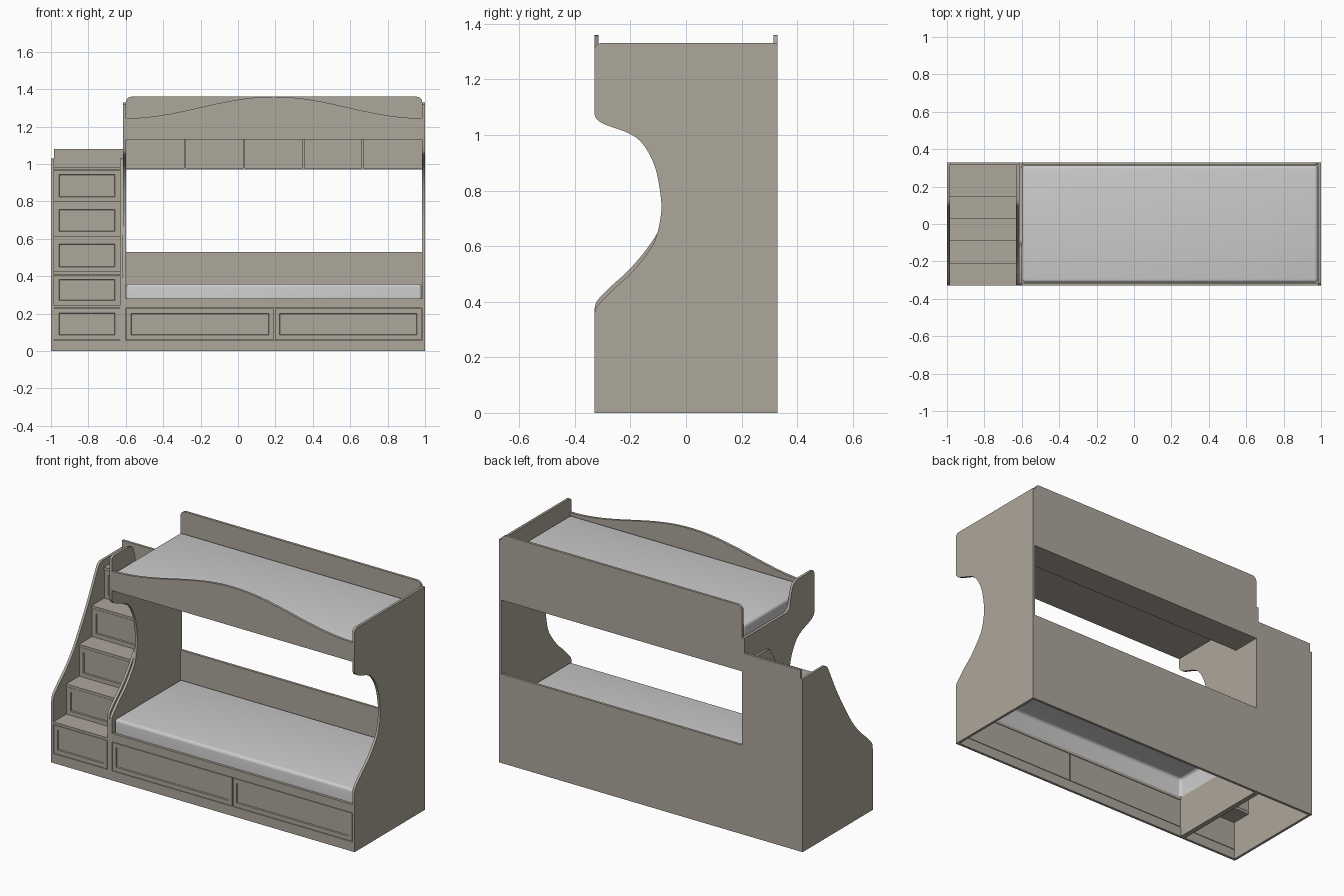
import bpy, bmesh, math

if "Cube" in bpy.data.objects:
    bpy.data.objects.remove(bpy.data.objects["Cube"])

WOOD = bpy.data.materials.new("wood")
WOOD.diffuse_color = (0.42, 0.385, 0.33, 1)
WOOD.use_nodes = True
WOOD.node_tree.nodes["Principled BSDF"].inputs["Base Color"].default_value = WOOD.diffuse_color
T = 0.015                      # board thickness
XL, XR = -0.6, 0.985           # inner faces of the bed end panels
YF, YB = -0.33, 0.33           # front and back planes


def finish(bm, name, wood=True):
    bmesh.ops.recalc_face_normals(bm, faces=bm.faces)
    me = bpy.data.meshes.new(name)
    bm.to_mesh(me)
    bm.free()
    ob = bpy.data.objects.new(name, me)
    bpy.context.collection.objects.link(ob)
    if wood:
        me.materials.append(WOOD)
    bpy.ops.object.select_all(action='DESELECT')
    ob.select_set(True)
    bpy.context.view_layer.objects.active = ob
    bpy.ops.object.shade_smooth_by_angle(angle=math.radians(32))
    return ob


def box_bm(x0, x1, y0, y1, z0, z1):
    bm = bmesh.new()
    bmesh.ops.create_cube(bm, size=1)
    for v in bm.verts:
        v.co = (x1 if v.co.x > 0 else x0, y1 if v.co.y > 0 else y0, z1 if v.co.z > 0 else z0)
    bm.normal_update()
    return bm


def box(name, *dims):
    return finish(box_bm(*dims), name)


def prism(name, pts, axis, a, b):
    """Extrude a 2D profile along x (pts are y,z) or along y (pts are x,z)."""
    bm = bmesh.new()
    vs = [bm.verts.new((a, p, q) if axis == 'x' else (p, a, q)) for p, q in pts]
    face = bm.faces.new(vs)
    ext = bmesh.ops.extrude_face_region(bm, geom=[face])['geom']
    for v in ext:
        if isinstance(v, bmesh.types.BMVert):
            setattr(v.co, axis, b)
    return finish(bm, name)


def smooth(p, n=5):
    """Catmull-Rom curve through the points."""
    q = [p[0]] + p + [p[-1]]
    out = []
    for i in range(1, len(q) - 2):
        for k in range(n):
            t = k / n
            out.append(tuple(0.5 * (2 * b + (c - a) * t + (2 * a - 5 * b + 4 * c - d) * t * t
                                    + (3 * b - a - 3 * c + d) * t ** 3)
                             for a, b, c, d in zip(q[i - 1], q[i], q[i + 1], q[i + 2])))
    return out + [p[-1]]


def drawer(name, x0, x1, y, z0, z1):
    """Drawer front with a grooved frame."""
    bm = box_bm(x0, x1, y, y + T, z0, z1)
    front = min(bm.faces, key=lambda f: f.calc_center_median().y)
    bmesh.ops.inset_region(bm, faces=[front], thickness=0.035)
    bmesh.ops.inset_region(bm, faces=[front], thickness=0.004, depth=-0.006)
    finish(bm, name)


def mattress(name, z0, z1):
    """Open-bottomed soft cover with rounded upper edges."""
    bm = box_bm(XL + 0.002, XR - 0.002, YF + T + 0.002, YB - T - 0.002, z0, z1)
    bottom = min(bm.faces, key=lambda f: f.calc_center_median().z)
    low = set(bottom.edges)
    bmesh.ops.bevel(bm, geom=[e for e in bm.edges if e not in low], offset=0.018,
                    segments=4, profile=0.5, affect='EDGES')
    bm.normal_update()
    bmesh.ops.delete(bm, geom=[f for f in bm.faces if f.normal.z < -0.9], context='FACES_ONLY')
    finish(bm, name, wood=False)


# Bed end panels with the curved front cutout
cutout = smooth([(-0.33, 1.08), (-0.322, 1.058), (-0.29, 1.037), (-0.2, 1.003), (-0.15, 0.96),
                 (-0.11, 0.88), (-0.09, 0.77), (-0.092, 0.7), (-0.112, 0.62), (-0.15, 0.56),
                 (-0.2, 0.5), (-0.25, 0.455), (-0.31, 0.395), (-0.326, 0.372), (-0.33, 0.345)])
corner = [(-0.307, 1.33), (-0.318, 1.327), (-0.327, 1.318), (-0.33, 1.305)]
prism("right_end_panel", [(YF, 0), (YB, 0), (YB, 1.33)] + corner + cutout, 'x', XR, 1.0)
entry = smooth([(-0.06, 1.17), (-0.095, 1.19), (-0.115, 1.27), (-0.135, 1.315), (-0.17, 1.33)])
prism("left_end_panel", [(YF, 0), (YB, 0), (YB, 1.17)] + entry + corner + cutout, 'x', XL - T, XL)

# Back boards of the bed
box("lower_back_panel", XL, XR, YB - T, YB, 0, 0.53)
r = 0.03
arc = [(r * math.cos(a), r * math.sin(a)) for a in [math.pi / 2 * k / 6 for k in range(7)]]
upper = [(XL, 0.97), (XR, 0.97)]
upper += [(XR - r + c, 1.36 - r + s) for c, s in arc]
upper += [(XL + r - c, 1.36 - r + s) for c, s in reversed(arc)]
prism("upper_back_panel", upper, 'y', YB - T, YB)

# Wavy upper guard rail
N = 40
wave = [(XR + (XL - XR) * i / N, 1.245 + 0.0575 * (1 - math.cos(2 * math.pi * i / N)))
        for i in range(N + 1)]
prism("upper_front_rail", [(XL, 1.13), (XR, 1.13)] + wave, 'y', YF, YF + T)
box("upper_bed_board", XL, XR, YF + T, YB - T, 1.13, 1.145)

# Open shelf with dividers below the upper bunk
box("shelf_bottom", XL, XR, 0.155, YB - T, 0.97, 0.98)
for i, x in enumerate((-0.282, 0.033, 0.35, 0.665)):
    box(f"shelf_divider_{i + 1}", x - 0.005, x + 0.005, 0.157, YB - T, 0.98, 1.13)

# Lower bed front with two drawers
box("bed_plinth", XL, XR, YF, YF + T, 0, 0.057)
box("bed_front_rail", XL, XR, YF, YF + T, 0.23, 0.28)
drawer("bed_drawer_left", XL + 0.003, 0.191, YF, 0.06, 0.227)
drawer("bed_drawer_right", 0.197, XR - 0.003, YF, 0.06, 0.227)

mattress("lower_mattress", 0.245, 0.36)
mattress("upper_mattress", 1.146, 1.235)

# Staircase side panels and back
slope = smooth([(0.13, 1.03), (0.105, 1.02), (0.08, 0.98), (0.0, 0.82), (-0.12, 0.62), (-0.2, 0.52),
                (-0.27, 0.455), (-0.31, 0.415), (-0.326, 0.39), (-0.33, 0.355)])
side = [(YF, 0), (YB, 0), (YB, 1.03)] + slope
prism("stair_left_panel", side, 'x', -1.0, -1.0 + T)
side = [(YF, 0), (YB - T, 0), (YB - T, 1.03)] + slope
prism("stair_right_panel", side, 'x', XL - 2 * T, XL - T)
SX0, SX1 = -1.0 + T, XL - 2 * T
box("stair_back_panel", SX0, XL - T, YB - T, YB, 0, 1.08)
box("stair_plinth", SX0, SX1, YF, YF + T, 0, 0.057)

# Steps: tread plus drawer front for each
ys = [YF, -0.21, -0.09, 0.03, 0.145, YB - 2 * T]
tops = [0.06, 0.245, 0.425, 0.615, 0.8, 0.985]
for i in range(5):
    box(f"step_tread_{i + 1}", SX0, SX1, ys[i], ys[i + 1] + T, tops[i + 1] - T, tops[i + 1])
    drawer(f"step_drawer_{i + 1}", SX0 + 0.002, SX1 - 0.002, ys[i] + (0.002 if i else 0),
           tops[i], tops[i + 1] - T - 0.002)
